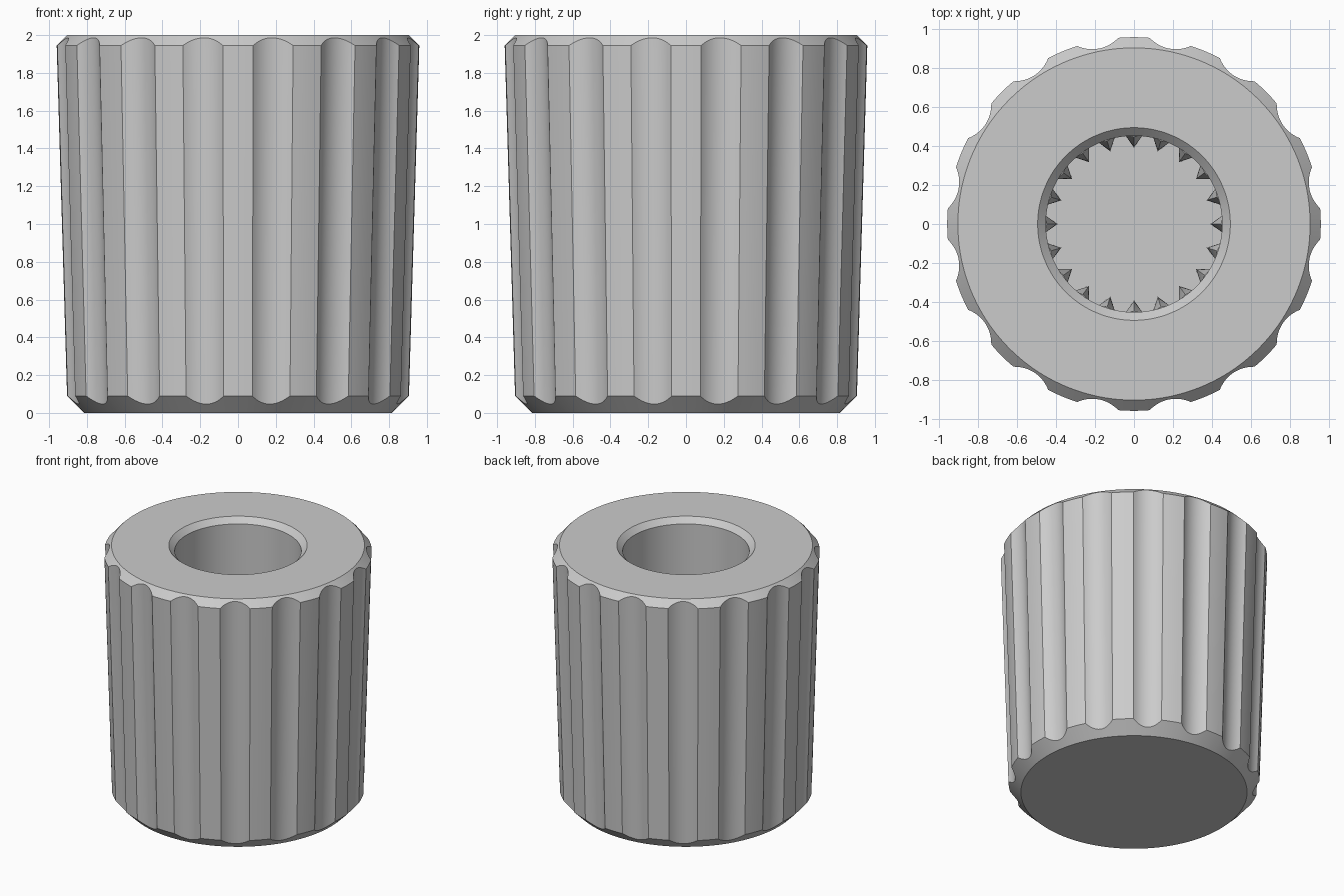
import bpy, bmesh, math

if "Cube" in bpy.data.objects:
    bpy.data.objects.remove(bpy.data.objects["Cube"])

FLUTES, TEETH = 16, 20
PITCH = 2 * math.pi / FLUTES
LAND = math.radians(4.8)            # half angle of each land
DEPTH, SLOPE = 0.042, 0.02965       # flute depth and side taper
FLOOR, BORE = 0.4, 0.453            # bore floor height and radius

grey = bpy.data.materials.new("plain grey")
grey.diffuse_color = (0.6, 0.6, 0.6, 1)
grey.use_nodes = True
grey.node_tree.nodes["Principled BSDF"].inputs["Base Color"].default_value = grey.diffuse_color


def finish(bm, name):
    bmesh.ops.recalc_face_normals(bm, faces=bm.faces)
    me = bpy.data.meshes.new(name)
    bm.to_mesh(me)
    bm.free()
    me.materials.append(grey)
    ob = bpy.data.objects.new(name, me)
    bpy.context.collection.objects.link(ob)
    bpy.ops.object.select_all(action='DESELECT')
    ob.select_set(True)
    bpy.context.view_layer.objects.active = ob
    bpy.ops.object.shade_smooth_by_angle(angle=math.radians(28))
    return ob


def polar(r, a, z):
    return (r * math.cos(a), r * math.sin(a), z)


# Angles and groove depths around one land and one flute, repeated
half = PITCH / 2 - LAND
chord = half * 0.96
rad = (chord ** 2 + DEPTH ** 2) / (2 * DEPTH)
steps = [(-LAND + 2 * LAND * i / 4, 0.0) for i in range(4)]
for i in range(12):
    t = -1 + i / 6
    cut = math.sqrt(rad ** 2 - (t * chord) ** 2) - (rad - DEPTH)
    steps.append((PITCH / 2 + t * half, max(cut, 0.0)))

# Knob body: each column runs from the base, over the side, into the bore
bm = bmesh.new()
columns = []
for k in range(FLUTES):
    for a, d in steps:
        a += k * PITCH
        lo = (0.0873 - d) / (1 - SLOPE)      # groove meets lower chamfer
        hi = (2.0027 + d) / (1 + SLOPE)      # groove meets upper chamfer
        profile = [(0.815, 0), (0.815 + lo, lo), (2.905 - hi, hi), (0.905, 2),
                   (0.495, 2), (BORE, 1.958), (BORE, FLOOR)]
        columns.append([bm.verts.new(polar(r, a, z)) for r, z in profile])
for c, n in zip(columns, columns[1:] + columns[:1]):
    for i in range(len(c) - 1):
        bm.faces.new((c[i], n[i], n[i + 1], c[i + 1]))
bm.faces.new([c[0] for c in columns])        # underside
bm.faces.new([c[-1] for c in columns])       # bore floor
finish(bm, "knob_body")

# Spline teeth deep in the bore, with sloped lead-in at their tops
bm = bmesh.new()
for k in range(TEETH):
    a = 2 * math.pi * k / TEETH
    w = math.radians(5.5)
    rings = []
    for z, tip in ((FLOOR, 0.392), (1.12, 0.397), (1.22, 0.448)):
        rings.append([bm.verts.new(polar(r, a + s * w, z))
                      for r, s in ((BORE + 0.004, -1), (tip, 0), (BORE + 0.004, 1))])
    for p, q in zip(rings, rings[1:]):
        for i in range(3):
            j = (i + 1) % 3
            bm.faces.new((p[i], p[j], q[j], q[i]))
    bm.faces.new(rings[0])
    bm.faces.new(rings[-1])
finish(bm, "bore_teeth")
